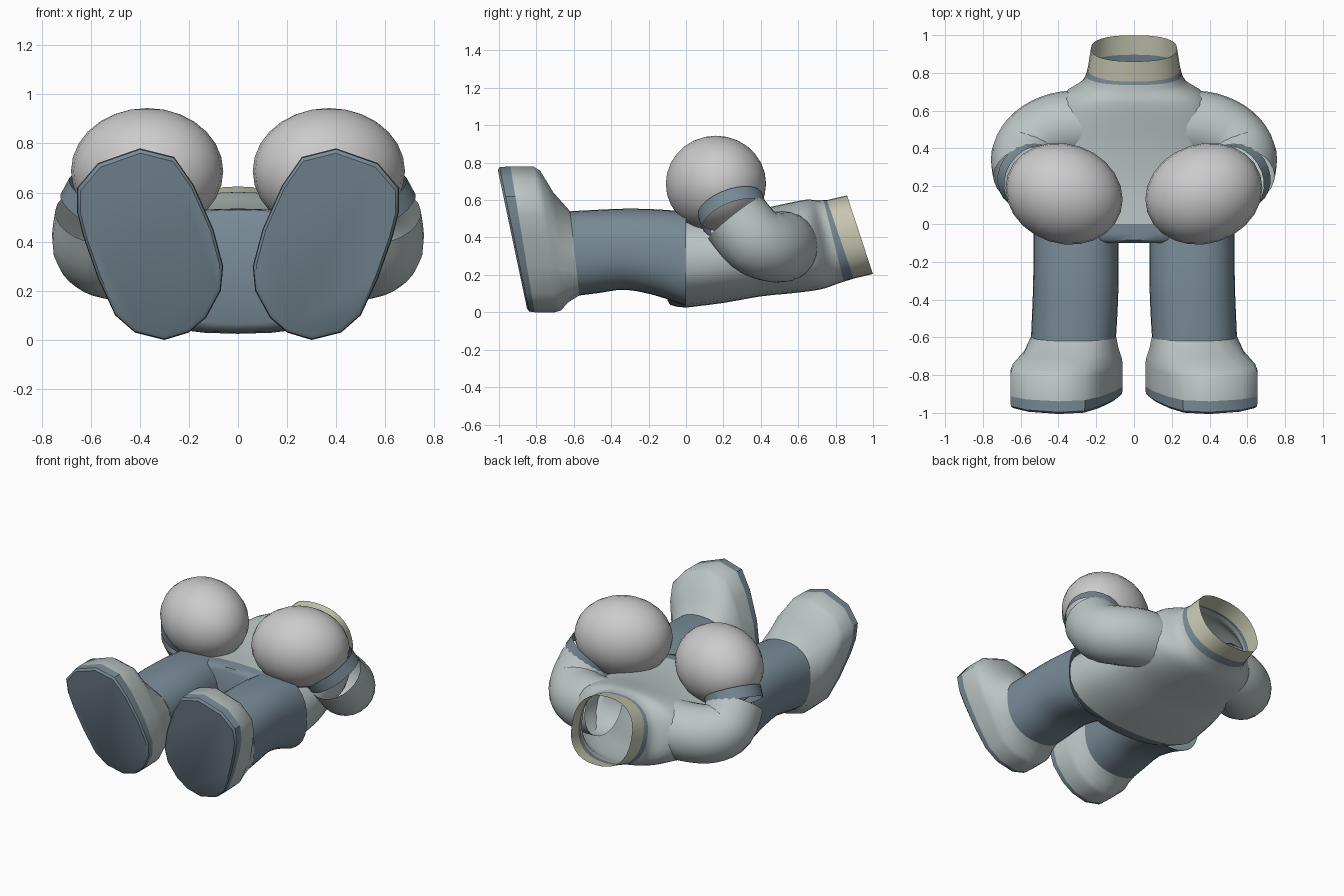
import bpy, bmesh, math
from mathutils import Vector

if "Cube" in bpy.data.objects:
    bpy.data.objects.remove(bpy.data.objects["Cube"])


def material(name, rgb):
    m = bpy.data.materials.new(name)
    m.diffuse_color = (*rgb, 1)
    m.use_nodes = True
    m.node_tree.nodes["Principled BSDF"].inputs["Base Color"].default_value = m.diffuse_color
    return m


NAVY = material("slate_blue", (0.19, 0.26, 0.31))
SUIT = material("pale_grey_green", (0.50, 0.56, 0.56))
TAN = material("collar_tan", (0.58, 0.58, 0.45))


def finish(ob, mat=None, mirror=False, angle=50):
    if mat:
        ob.data.materials.append(mat)
    bpy.ops.object.select_all(action='DESELECT')
    ob.select_set(True)
    bpy.context.view_layer.objects.active = ob
    bpy.ops.object.shade_smooth_by_angle(angle=math.radians(angle))
    if mirror:
        ob.modifiers.new("mirror", 'MIRROR').use_mirror_merge = False
    return ob


def loft(name, rings, mat=None, mirror=False, cap_start=False, cap_end=False, angle=50):
    bm = bmesh.new()
    vs = [[bm.verts.new(p) for p in r] for r in rings]
    n = len(vs[0])
    for a, b in zip(vs, vs[1:]):
        for i in range(n):
            bm.faces.new((a[i], a[(i + 1) % n], b[(i + 1) % n], b[i]))
    if cap_start:
        bm.faces.new(vs[0][::-1])
    if cap_end:
        bm.faces.new(vs[-1])
    bmesh.ops.recalc_face_normals(bm, faces=bm.faces)
    me = bpy.data.meshes.new(name)
    bm.to_mesh(me)
    bm.free()
    ob = bpy.data.objects.new(name, me)
    bpy.context.collection.objects.link(ob)
    return finish(ob, mat, mirror, angle)


def dense(keys, n=3):
    """Smooth (Catmull-Rom) interpolation between key tuples."""
    out = []
    for i in range(len(keys) - 1):
        p0, p1 = keys[max(i - 1, 0)], keys[i]
        p2, p3 = keys[i + 1], keys[min(i + 2, len(keys) - 1)]
        for k in range(n):
            t = k / n
            out.append(tuple(
                0.5 * (2 * b + (c - a) * t + (2 * a - 5 * b + 4 * c - d) * t * t
                       + (3 * b - a - 3 * c + d) * t ** 3)
                for a, b, c, d in zip(p0, p1, p2, p3)))
    return out + [keys[-1]]


def ring(y, slope, xc, zc, rx, rz, power=2.4, n=32):
    """Rounded oval across y, leaning by slope."""
    pts = []
    for i in range(n):
        a = -math.pi / 2 + 2 * math.pi * i / n
        c, s = math.cos(a), math.sin(a)
        dx = rx * math.copysign(abs(c) ** (2 / power), c)
        dz = rz * math.copysign(abs(s) ** (2 / power), s)
        pts.append(Vector((xc + dx, y - slope * dz, zc + dz)))
    return pts


def sweep(name, keys, mat, n=24):
    """Round tube along (x, y, z, radius) keys, mirrored."""
    path = dense(keys, 4)
    pts = [Vector(p[:3]) for p in path]
    side = Vector((0, 0, 1))
    rings = []
    for i, p in enumerate(pts):
        t = (pts[min(i + 1, len(pts) - 1)] - pts[max(i - 1, 0)]).normalized()
        side = (side - t * side.dot(t)).normalized()
        up = t.cross(side)
        rings.append([p + path[i][3] * (side * math.cos(a) + up * math.sin(a))
                      for a in (2 * math.pi * k / n for k in range(n))])
    return loft(name, rings, mat, True)


# torso, neck band and open collar: y, slope, xc, zc, rx, rz
neck = (0.79, 0.25, 0, 0.382, 0.255, 0.218)
base = (0.825, 0.34, 0, 0.39, 0.245, 0.21)
torso = [(0, 0, 0, 0.28, 0.53, 0.255), (0.2, 0, 0, 0.292, 0.51, 0.242),
         (0.4, 0, 0, 0.32, 0.47, 0.235), (0.56, 0.08, 0, 0.343, 0.44, 0.24),
         (0.68, 0.16, 0, 0.362, 0.38, 0.24), (0.745, 0.22, 0, 0.373, 0.28, 0.226), neck]
loft("torso", [ring(*r) for r in dense(torso)], SUIT)
loft("neck_band", [ring(*neck), ring(*base)], NAVY)
loft("collar", [ring(*base), ring(0.93, 0.33, 0, 0.415, 0.228, 0.21)], TAN)

# trousers: pelvis and legs
pelvis = [(0, 0, 0, 0.28, 0.53, 0.255), (-0.05, 0, 0, 0.282, 0.49, 0.252),
          (-0.085, 0, 0, 0.285, 0.43, 0.245), (-0.1, 0, 0, 0.285, 0.38, 0.22)]
loft("pelvis", [ring(*r) for r in pelvis], NAVY, cap_end=True)
cuff = (-0.595, 0.11, 0.32, 0.315, 0.225, 0.225)
leg = [(0, 0, 0.307, 0.285, 0.226, 0.253), (-0.15, 0, 0.307, 0.318, 0.226, 0.232),
       (-0.32, 0, 0.308, 0.337, 0.226, 0.217), (-0.48, 0.06, 0.314, 0.325, 0.226, 0.222), cuff]
loft("leg", [ring(*r) for r in dense(leg)], NAVY, True)

# boots: oval ankle blending into the foot outline (x, z)
foot = [(.30, .0), (.42, .03), (.50, .10), (.57, .25), (.63, .42), (.655, .52), (.655, .62), (.57, .72),
        (.40, .78), (.26, .745), (.18, .63), (.10, .45), (.06, .30), (.07, .20), (.13, .09), (.20, .03)]
ankle = ring(*cuff, n=16)


def foot_ring(y0, slope, size=1.0):
    return [Vector((0.36 + (x - 0.36) * size, y0 - slope * z, 0.39 + (z - 0.39) * size))
            for x, z in foot]


full = foot_ring(-0.68, 0.15)
edge = foot_ring(-0.81, 0.165)
mid = [a.lerp(b, 0.42) for a, b in zip(ankle, full)]
for v in mid:
    v.y -= 0.015
near = [a.lerp(b, 0.9) for a, b in zip(ankle, full)]
loft("boot", [ankle, mid, near, foot_ring(-0.70, 0.15), edge], SUIT, True)
loft("boot_sole", [edge, foot_ring(-0.838, 0.203, 0.99), foot_ring(-0.85, 0.2, 0.95)],
     NAVY, True, cap_end=True, angle=35)

# bent arms and wrist cuffs
wrist = (0.562, 0.262, 0.505, 0.183)
sweep("arm", [(0.27, 0.52, 0.352, 0.19), (0.40, 0.505, 0.35, 0.19), (0.51, 0.45, 0.352, 0.188),
              (0.57, 0.36, 0.39, 0.186), wrist], SUIT)
sweep("wrist_cuff", [wrist, (0.525, 0.238, 0.57, 0.185)], NAVY)

# round mittens
bpy.ops.mesh.primitive_uv_sphere_add(segments=24, ring_count=14, radius=1)
mitten = bpy.context.object
mitten.name = "mitten"
for v in mitten.data.vertices:
    x, y, z = v.co
    v.co = (0.37 + 0.31 * x, 0.16 + 0.268 * y + 0.03 * x, 0.687 + 0.257 * z)
finish(mitten, None, True)
